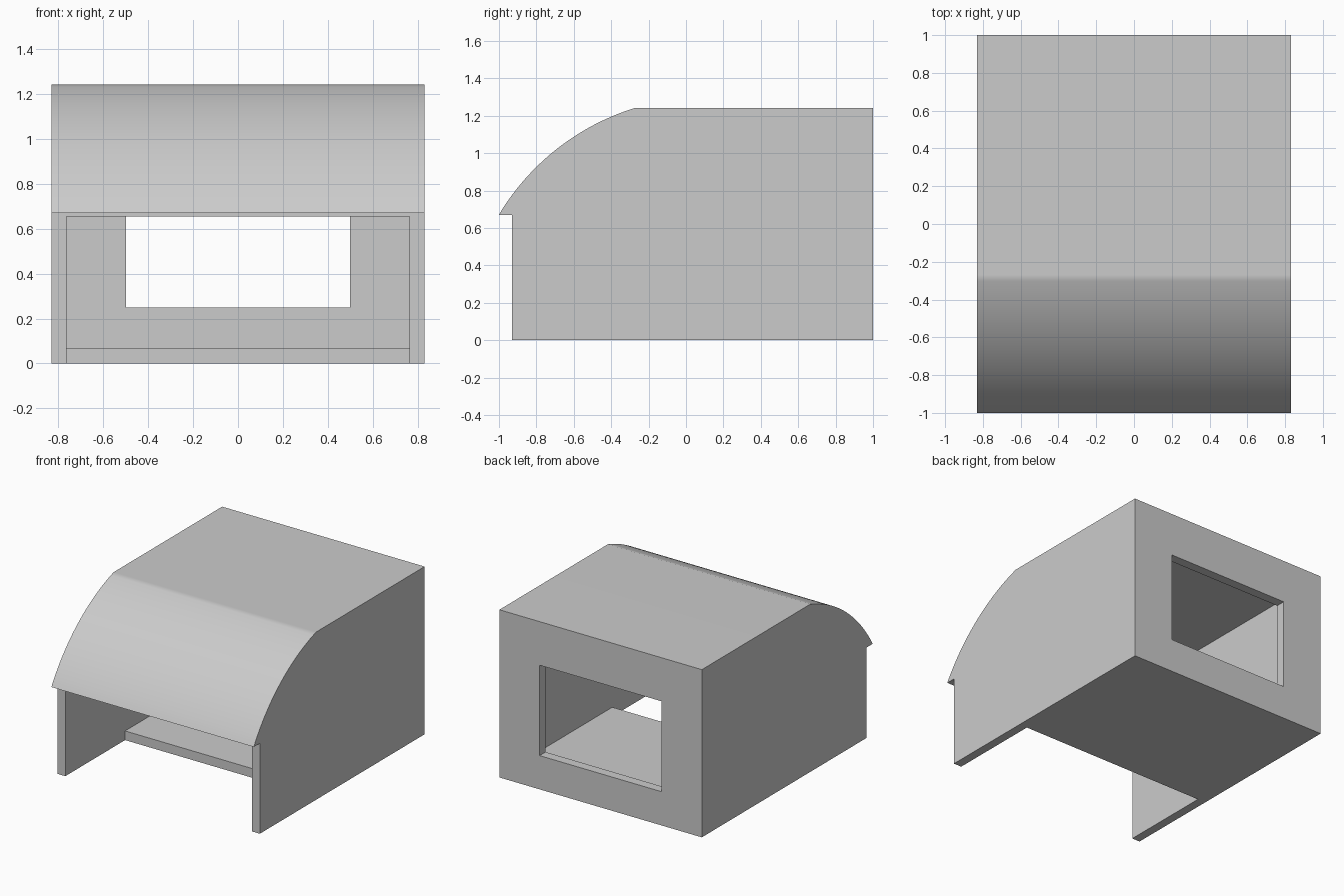
import bpy
import bmesh
import math

if "Cube" in bpy.data.objects:
    bpy.data.objects.remove(bpy.data.objects["Cube"], do_unlink=True)

HALF_W = 0.83
WALL = 0.065
ARC_Y, ARC_Z, ARC_R = 0.11, 0.005, 1.295   # centre and radius of the curved canopy
LIP_Z, ROOF_Z = 0.67, 1.243
FRONT = -0.93


def arc(radius, start_z, end_z, steps=28):
    """Points (y, z) along the canopy curve, rising from start_z to end_z."""
    a0 = math.asin((start_z - ARC_Z) / radius)
    a1 = math.asin((end_z - ARC_Z) / radius)
    angles = [a0 + (a1 - a0) * i / steps for i in range(steps + 1)]
    return [(ARC_Y - radius * math.cos(a), ARC_Z + radius * math.sin(a)) for a in angles]


def prism(name, profile, half_width):
    """Extrude a (y, z) profile across the width."""
    bm = bmesh.new()
    face = bm.faces.new([bm.verts.new((-half_width, y, z)) for y, z in profile])
    ext = bmesh.ops.extrude_face_region(bm, geom=[face])["geom"]
    verts = [v for v in ext if isinstance(v, bmesh.types.BMVert)]
    bmesh.ops.translate(bm, vec=(2 * half_width, 0, 0), verts=verts)
    bmesh.ops.recalc_face_normals(bm, faces=bm.faces)
    mesh = bpy.data.meshes.new(name)
    bm.to_mesh(mesh)
    bm.free()
    obj = bpy.data.objects.new(name, mesh)
    bpy.context.collection.objects.link(obj)
    return obj


def cut(target, cutter):
    cutter.hide_render = True
    mod = target.modifiers.new("cut", "BOOLEAN")
    mod.operation = "DIFFERENCE"
    mod.solver = "EXACT"
    mod.object = cutter
    bpy.ops.object.modifier_apply(modifier=mod.name)
    bpy.data.objects.remove(cutter, do_unlink=True)


# Outer body with overhanging curved canopy
curve = arc(ARC_R, LIP_Z, ROOF_Z)
curve[0] = (-1, LIP_Z)
outline = [(FRONT, 0), (FRONT, LIP_Z)] + curve + [(1, ROOF_Z), (1, 0)]
shell = prism("shelter_shell", outline, HALF_W)
bpy.ops.object.select_all(action="DESELECT")
shell.select_set(True)
bpy.context.view_layer.objects.active = shell

# Interior: open front, short floor, ceiling following the canopy
ceiling = arc(ARC_R - 0.068, 0.65, ROOF_Z - WALL)
room = ([(-1.2, -0.1), (-1.2, 0.65)] + ceiling
        + [(FRONT * -1, ROOF_Z - WALL), (FRONT * -1, 0.068), (-0.23, 0.068), (-0.23, -0.1)])
cut(shell, prism("room_cutter", room, HALF_W - WALL))

# Back window
window = [(0.8, 0.25), (0.8, 0.92), (1.2, 0.92), (1.2, 0.25)]
cut(shell, prism("window_cutter", window, 0.5))

# Plain grey finish
grey = bpy.data.materials.new("light_grey")
grey.use_nodes = True
colour = (0.6, 0.6, 0.6, 1)
grey.diffuse_color = colour
grey.node_tree.nodes["Principled BSDF"].inputs["Base Color"].default_value = colour
shell.data.materials.clear()
shell.data.materials.append(grey)

# Smooth canopy, flat panels
bpy.ops.object.shade_smooth_by_angle(angle=math.radians(30))
weighted = shell.modifiers.new("weighted_normals", "WEIGHTED_NORMAL")
weighted.keep_sharp = True
